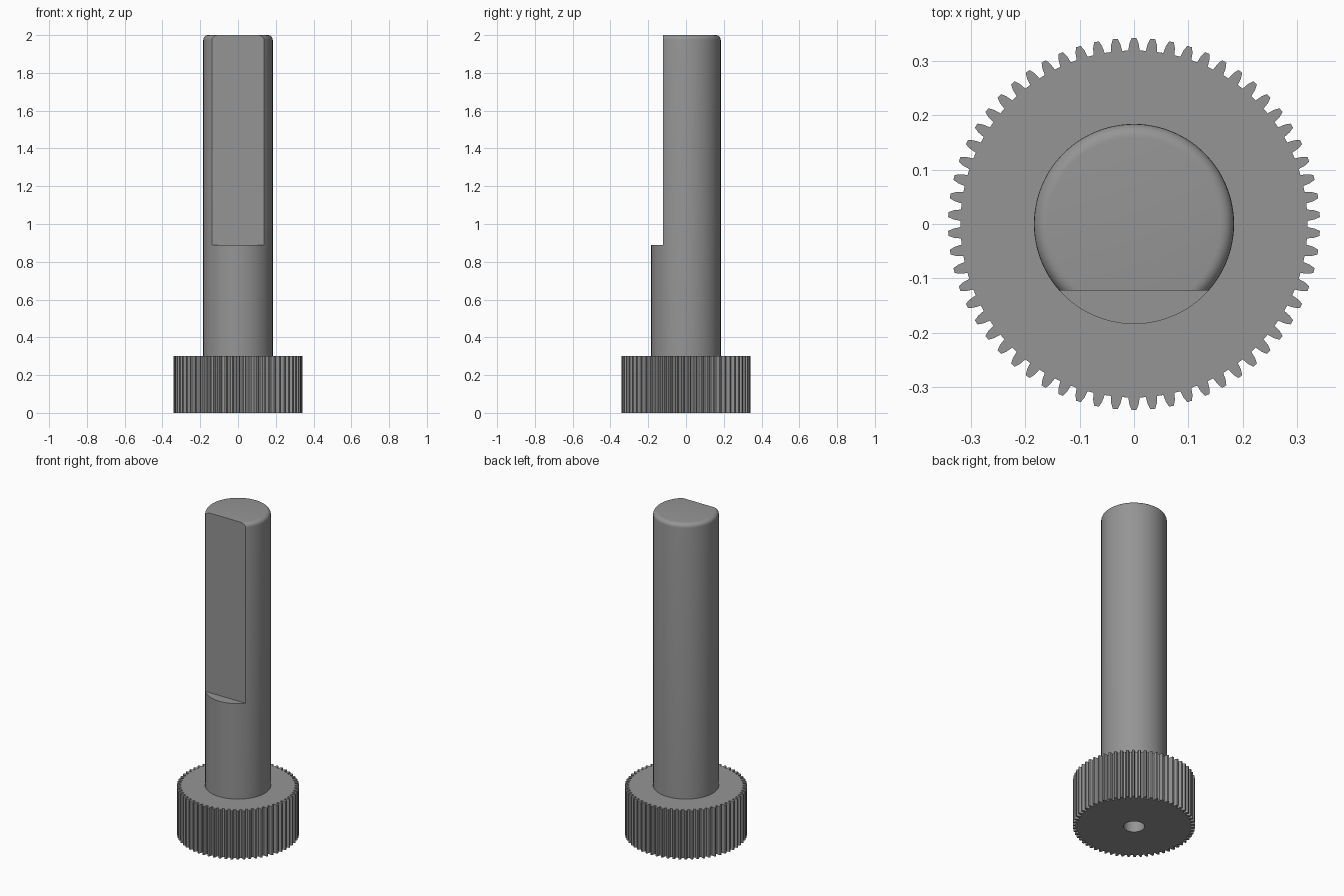
import bpy, bmesh, math
from mathutils import Matrix, Vector

if "Cube" in bpy.data.objects:
    bpy.data.objects.remove(bpy.data.objects["Cube"], do_unlink=True)

GEAR_TOP = 0.3
SHAFT_R = 0.184
TEETH = 62

steel = bpy.data.materials.new("grey steel")
steel.use_nodes = True
colour = (0.3, 0.3, 0.3, 1)
steel.diffuse_color = colour
steel.node_tree.nodes["Principled BSDF"].inputs["Base Color"].default_value = colour


def finish(bm, name):
    bmesh.ops.recalc_face_normals(bm, faces=bm.faces)
    mesh = bpy.data.meshes.new(name)
    bm.to_mesh(mesh)
    bm.free()
    mesh.materials.append(steel)
    obj = bpy.data.objects.new(name, mesh)
    bpy.context.collection.objects.link(obj)
    return obj


def activate(obj):
    bpy.ops.object.select_all(action='DESELECT')
    obj.select_set(True)
    bpy.context.view_layer.objects.active = obj


def cylinder(bm, radius, bottom, top, sides):
    bmesh.ops.create_cone(bm, cap_ends=True, segments=sides, radius1=radius,
                          radius2=radius, depth=top - bottom,
                          matrix=Matrix.Translation((0, 0, (bottom + top) / 2)))


def cut(obj, cutter):
    mod = obj.modifiers.new("cut", 'BOOLEAN')
    mod.operation = 'DIFFERENCE'
    mod.solver = 'EXACT'
    mod.object = cutter
    activate(obj)
    bpy.ops.object.modifier_apply(modifier=mod.name)
    bpy.data.objects.remove(cutter, do_unlink=True)


# Toothed wheel: one tooth profile repeated round the rim, then extruded
half_tooth = [(0.319, 0.0105), (0.332, 0.0085), (0.342, 0.0045)]
tooth = [(r, -w) for r, w in half_tooth] + [(r, w) for r, w in reversed(half_tooth)]
bm = bmesh.new()
rim = []
for i in range(TEETH):
    turn = Matrix.Rotation(math.pi / 2 + i * math.tau / TEETH, 3, 'Z')
    rim += [bm.verts.new(turn @ Vector((r, w, 0))) for r, w in tooth]
base = bm.faces.new(rim)
raised = bmesh.ops.extrude_face_region(bm, geom=[base], use_keep_orig=True)["geom"]
bmesh.ops.translate(bm, vec=(0, 0, GEAR_TOP),
                    verts=[v for v in raised if isinstance(v, bmesh.types.BMVert)])
gear = finish(bm, "gear_wheel")

# Centre hole in the underside
bm = bmesh.new()
cylinder(bm, 0.059, -0.1, GEAR_TOP + 0.1, 48)
cut(gear, finish(bm, "hole_cutter"))

# Shaft with a rounded top rim
bm = bmesh.new()
cylinder(bm, SHAFT_R, GEAR_TOP, 2, 96)
top_rim = [e for e in bm.edges if all(v.co.z > 1.9 for v in e.verts)]
bmesh.ops.bevel(bm, geom=top_rim, offset=0.025, segments=6, profile=0.5, affect='EDGES')
shaft = finish(bm, "shaft")

# Flat cut along the front of the shaft
bm = bmesh.new()
bmesh.ops.create_cube(bm, size=1, matrix=Matrix.Translation((0, -0.622, 1.64))
                      @ Matrix.Diagonal((1, 1, 1.5, 1)))
cut(shaft, finish(bm, "flat_cutter"))

for obj in (gear, shaft):
    activate(obj)
    bpy.ops.object.shade_smooth_by_angle(angle=math.radians(25))
